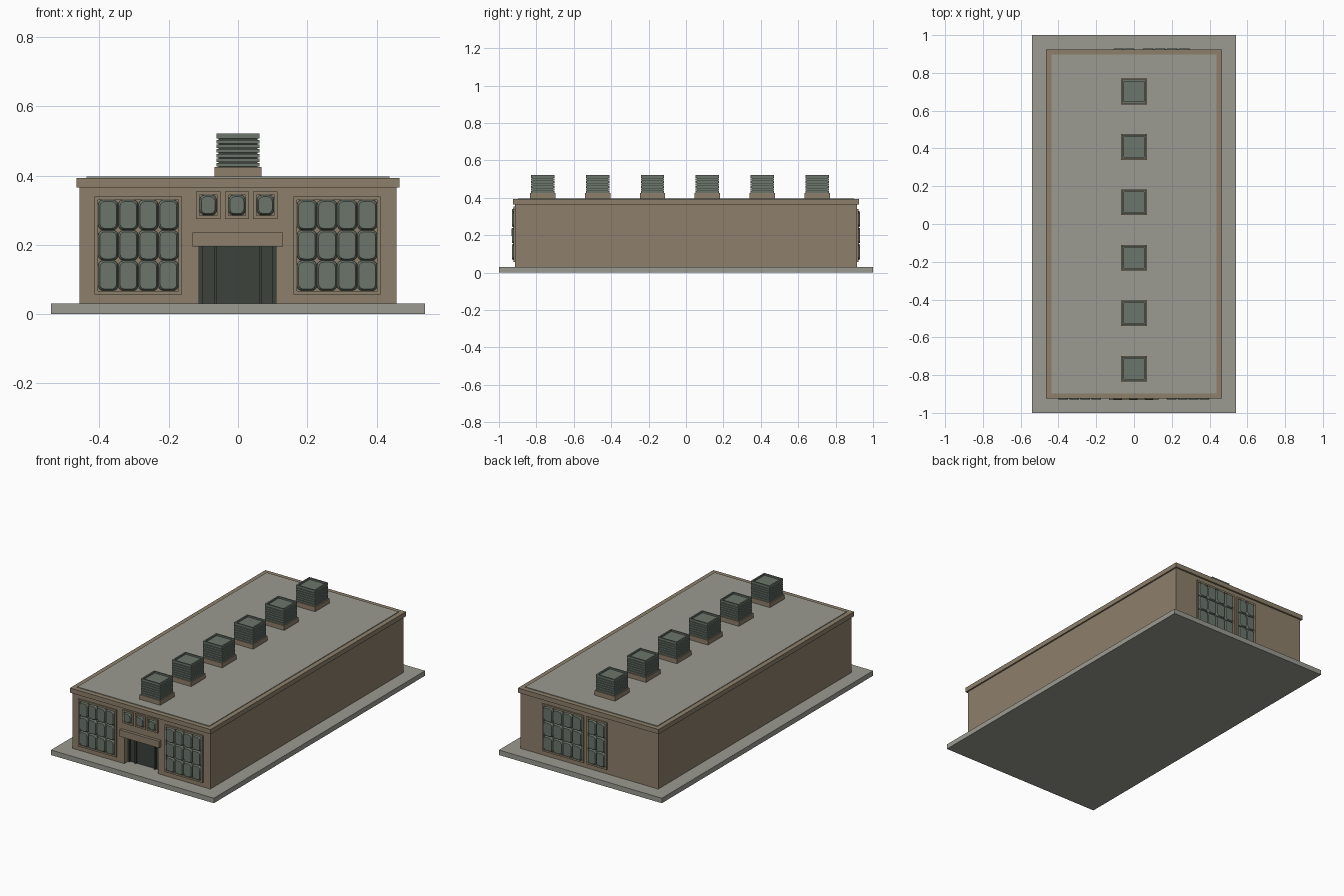
import bpy, bmesh, math

if "Cube" in bpy.data.objects:
    bpy.data.objects.remove(bpy.data.objects["Cube"])


def material(name, r, g, b):
    lin = lambda c: ((c / 255 + 0.055) / 1.055) ** 2.4
    m = bpy.data.materials.new(name)
    m.diffuse_color = (lin(r), lin(g), lin(b), 1)
    m.use_nodes = True
    m.node_tree.nodes["Principled BSDF"].inputs["Base Color"].default_value = m.diffuse_color
    return m


WALL = material("tan wall", 141, 128, 107)
CONCRETE = material("grey concrete", 155, 154, 145)
GLASS = material("green grey", 107, 117, 107)
DARK = material("dark door", 60, 66, 60)


def finish(name, bm, mat):
    bmesh.ops.recalc_face_normals(bm, faces=bm.faces)
    me = bpy.data.meshes.new(name)
    bm.to_mesh(me)
    bm.free()
    me.materials.append(mat)
    ob = bpy.data.objects.new(name, me)
    bpy.context.collection.objects.link(ob)
    return ob


def add_box(bm, x0, x1, y0, y1, z0, z1):
    vs = bmesh.ops.create_cube(bm, size=1)["verts"]
    for v in vs:
        v.co = (x1 if v.co.x > 0 else x0, y1 if v.co.y > 0 else y0, z1 if v.co.z > 0 else z0)


def boxes(name, mat, *dims):
    bm = bmesh.new()
    for d in dims:
        add_box(bm, *d)
    return finish(name, bm, mat)


def frame(name, x0, x1, z0, z1, side, t=0.01):
    """Four flat strips around an opening, on the front (-1) or back (1) wall."""
    y0, y1 = sorted((side * 0.91, side * 0.923))
    return boxes(name, WALL,
                 (x0, x1, y0, y1, z0, z0 + t), (x0, x1, y0, y1, z1 - t, z1),
                 (x0, x0 + t, y0, y1, z0 + t, z1 - t), (x1 - t, x1, y0, y1, z0 + t, z1 - t))


def rounded(x0, x1, z0, z1, r, seg=3):
    pts = []
    for cx, cz, a in ((x1 - r, z1 - r, 0), (x0 + r, z1 - r, 90),
                      (x0 + r, z0 + r, 180), (x1 - r, z0 + r, 270)):
        for i in range(seg + 1):
            t = math.radians(a + 90 * i / seg)
            pts.append((cx + r * math.cos(t), cz + r * math.sin(t)))
    return pts


def window(name, x0, x1, z0, z1, cols, rows, side, t=0.01):
    """Framed grid of raised panes with rounded corners."""
    frame(name + "_frame", x0, x1, z0, z1, side, t)
    bm = bmesh.new()
    w, h = (x1 - x0 - 2 * t) / cols, (z1 - z0 - 2 * t) / rows
    for c in range(cols):
        for r in range(rows):
            a, b = x0 + t + c * w, z0 + t + r * h
            rings = []
            for inset, y in ((0.0005, 0.912), (0.0005, 0.922), (0.005, 0.93)):
                pts = rounded(a + inset, a + w - inset, b + inset, b + h - inset, 0.014)
                rings.append([bm.verts.new((px, side * y, pz)) for px, pz in pts])
            for lo, hi in zip(rings, rings[1:]):
                for i in range(len(lo)):
                    j = (i + 1) % len(lo)
                    bm.faces.new((lo[i], lo[j], hi[j], hi[i]))
            bm.faces.new(rings[0])
            bm.faces.new(rings[-1])
    finish(name + "_panes", bm, GLASS)


# Ground slab and main hall with an entrance alcove
boxes("ground_slab", CONCRETE, (-0.54, 0.54, -1, 1, 0, 0.03))
walls = boxes("walls", WALL, (-0.457, 0.457, -0.915, 0.915, 0.03, 0.37))
cutter = boxes("alcove_cutter", WALL, (-0.112, 0.11, -1, -0.868, 0.0, 0.197))
cutter.hide_render = True
mod = walls.modifiers.new("alcove", "BOOLEAN")
mod.operation = "DIFFERENCE"
mod.solver = "EXACT"
mod.object = cutter
bpy.context.view_layer.objects.active = walls
bpy.ops.object.modifier_apply(modifier=mod.name)
bpy.data.objects.remove(cutter)

# Cornice and roof
boxes("cornice", WALL, (-0.466, 0.466, -0.925, 0.925, 0.365, 0.393))
boxes("roof", CONCRETE, (-0.438, 0.438, -0.897, 0.897, 0.38, 0.397))

# Entrance: door panels, posts and canopy
boxes("door", DARK, (-0.112, 0.11, -0.872, -0.866, 0.03, 0.197))
boxes("door_posts", DARK, *[(x - 0.005, x + 0.005, -0.882, -0.87, 0.03, 0.197)
                            for x in (-0.107, -0.065, 0.065, 0.105)])
boxes("canopy", WALL, (-0.132, 0.13, -0.933, -0.91, 0.195, 0.235))

# Front windows
window("front_left_window", -0.414, -0.162, 0.057, 0.34, 4, 3, -1)
window("front_right_window", 0.16, 0.412, 0.057, 0.34, 4, 3, -1)
for i, x in enumerate((-0.086, -0.003, 0.079)):
    window(f"transom_window_{i + 1}", x - 0.035, x + 0.035, 0.275, 0.354, 1, 1, -1)

# Back windows
window("back_wide_window", 0.034, 0.308, 0.057, 0.34, 4, 3, 1)
window("back_narrow_window", -0.12, 0.014, 0.057, 0.34, 2, 3, 1)

# Row of roof vents: curb, dark core, louvre slats, rimmed cap
for n in range(6):
    y = -0.766 + 0.2935 * n
    sq = lambda s, z0, z1: (-s, s, y - s, y + s, z0, z1)
    boxes(f"vent_curb_{n + 1}", WALL, sq(0.068, 0.39, 0.425))
    boxes(f"vent_core_{n + 1}", DARK, sq(0.056, 0.42, 0.508))
    slats = [sq(0.0625, 0.4255 + 0.0135 * i, 0.4355 + 0.0135 * i) for i in range(6)]
    boxes(f"vent_louvres_{n + 1}", GLASS, *slats)
    o, k = 0.0625, 0.054
    boxes(f"vent_cap_{n + 1}", GLASS, sq(o, 0.5065, 0.512),
          (-o, o, y - o, y - k, 0.512, 0.521), (-o, o, y + k, y + o, 0.512, 0.521),
          (-o, -k, y - k, y + k, 0.512, 0.521), (k, o, y - k, y + k, 0.512, 0.521))
